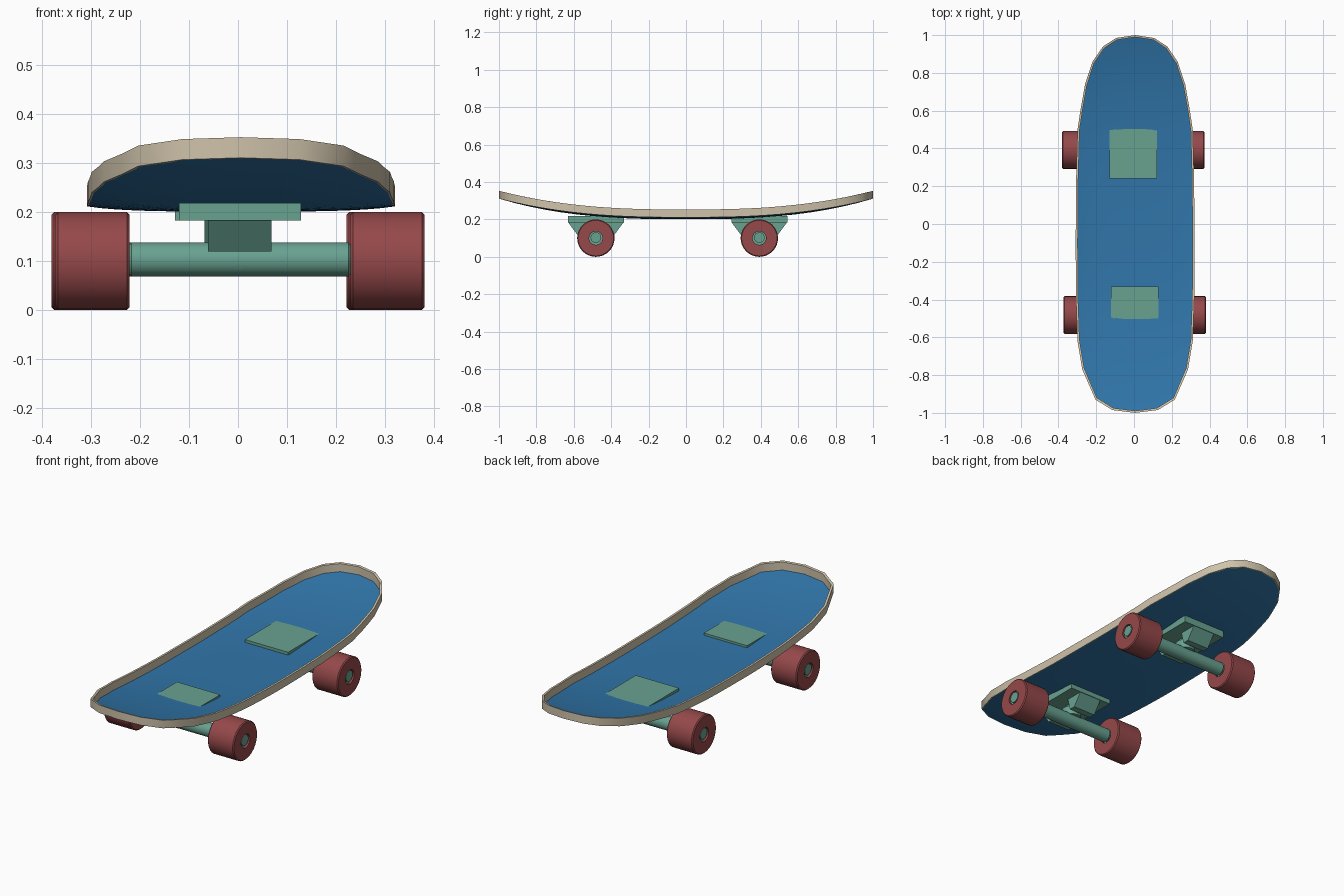
import bpy, bmesh, math
from mathutils import Matrix, Vector

cube = bpy.data.objects.get("Cube")
if cube:
    bpy.data.objects.remove(cube, do_unlink=True)


def material(name, rgb):
    m = bpy.data.materials.new(name)
    m.use_nodes = True
    m.diffuse_color = (*rgb, 1)
    m.node_tree.nodes["Principled BSDF"].inputs["Base Color"].default_value = (*rgb, 1)
    return m


BLUE = material("deck blue", (0.03, 0.18, 0.40))
BEIGE = material("rim beige", (0.62, 0.54, 0.40))
GREEN = material("truck green", (0.14, 0.36, 0.28))
RED = material("wheel red", (0.30, 0.065, 0.068))


def finish(name, bm, mat, smooth=True, bevel=0):
    bmesh.ops.recalc_face_normals(bm, faces=bm.faces)
    mesh = bpy.data.meshes.new(name)
    bm.to_mesh(mesh)
    bm.free()
    mesh.materials.append(mat)
    ob = bpy.data.objects.new(name, mesh)
    bpy.context.collection.objects.link(ob)
    if bevel:
        mod = ob.modifiers.new("bevel", 'BEVEL')
        mod.width = bevel
        mod.segments = 1
    if smooth:
        bpy.ops.object.select_all(action='DESELECT')
        ob.select_set(True)
        bpy.context.view_layer.objects.active = ob
        bpy.ops.object.shade_smooth_by_angle(angle=math.radians(35))
    return ob


def loft(bm, loops, closed=False):
    """Join matching loops of points with quads."""
    rows = [[bm.verts.new(p) for p in loop] for loop in loops]
    pairs = list(zip(rows, rows[1:])) + ([(rows[-1], rows[0])] if closed else [])
    for a, b in pairs:
        n = len(a)
        for i in range(n):
            j = (i + 1) % n
            bm.faces.new((a[i], a[j], b[j], b[i]))
    return rows


def lathe_x(name, profile, centre, mat, closed=False, sides=32):
    """Spin (x, radius) points about the x axis."""
    bm = bmesh.new()
    turns = [2 * math.pi * i / sides for i in range(sides)]
    rows = loft(bm, [[Vector(centre) + Vector((x, r * math.cos(t), r * math.sin(t)))
                      for t in turns] for x, r in profile], closed)
    if not closed:
        bm.faces.new(rows[0])
        bm.faces.new(rows[-1])
    return finish(name, bm, mat)


def prism_x(name, profile, half, centre, mat):
    """Extrude a (y, z) profile along x."""
    bm = bmesh.new()
    rows = loft(bm, [[Vector(centre) + Vector((x, y, z)) for y, z in profile]
                     for x in (-half, half)])
    for r in rows:
        bm.faces.new(r)
    return finish(name, bm, mat, smooth=False)


# Deck outline: one half from back tip to front tip, then mirrored
HALF = [(0, 1), (.1, .985), (.17, .94), (.225, .86), (.265, .74), (.29, .6),
        (.305, .5), (.312, .25), (.315, -.1), (.313, -.4), (.305, -.62),
        (.28, -.77), (.21, -.93), (.12, -.985), (0, -1)]
fine = []
for (x0, y0), (x1, y1) in zip(HALF, HALF[1:]):
    steps = max(1, math.ceil((y0 - y1) / 0.1))
    fine += [(x0 + (x1 - x0) * k / steps, y0 + (y1 - y0) * k / steps) for k in range(steps)]
fine.append(HALF[-1])
outline = fine + [(-x, y) for x, y in reversed(fine[1:-1])]
DECK_X = 0.006


def rocker(y):
    return 0.211 + 0.1 * abs(y) ** 2.6


def ring(scale, lift=0.0, inset=0.0):
    points = []
    for x, y in outline:
        sx, sy = scale - inset / 0.315, scale - inset
        z = rocker(y * sy) - 0.010 * (1 - scale ** 4) + lift
        points.append((DECK_X + x * sx, y * sy, z))
    return points


# Thin dished deck
bm = bmesh.new()
rows = loft(bm, [ring(s / 12, inset=0.004 if s == 12 else 0) for s in range(12, 0, -1)])
hub = bm.verts.new((DECK_X, 0, rocker(0) - 0.010))
for i, v in enumerate(rows[-1]):
    bm.faces.new((v, rows[-1][(i + 1) % len(outline)], hub))
finish("deck", bm, BLUE)

# Raised rim around the deck
bm = bmesh.new()
loft(bm, [ring(1), ring(1, 0.042), ring(1, 0.042, 0.011), ring(1, 0, 0.011)], closed=True)
finish("rim", bm, BEIGE)


def truck(label, cx, cy):
    # Base plate that shows through the deck
    bm = bmesh.new()
    bmesh.ops.create_cube(bm, size=1, matrix=Matrix.Translation((cx, cy, 0.2005))
                          @ Matrix.Diagonal((0.25, 0.30, 0.036, 1)))
    finish(label + "_base_plate", bm, GREEN, smooth=False)
    # Slanted support at each end of the plate
    for side, end in ((-1, "front"), (1, "back")):
        prism_x(f"{label}_{end}_support",
                [(side * .148, .184), (side * .10, .119), (side * .065, .119), (side * .05, .184)],
                0.065, (cx, cy, 0), GREEN)
    # Kingpin with a wider cushion
    bm = bmesh.new()
    for radius, low, high in ((0.03, 0.085, 0.19), (0.048, 0.12, 0.165)):
        bmesh.ops.create_cone(bm, cap_ends=True, segments=24, radius1=radius, radius2=radius,
                              depth=high - low,
                              matrix=Matrix.Translation((cx, cy, (low + high) / 2)))
    finish(label + "_kingpin", bm, GREEN)
    # Axle housing stepping down to the axle pins
    half = [(.222, .035), (.228, .028), (.374, .028)]
    lathe_x(label + "_axle", [(-x, r) for x, r in reversed(half)] + half,
            (cx, cy, 0.103), GREEN)
    # Wheels with an open bore
    for side, name in ((1, "left"), (-1, "right")):
        tyre = [(.226, .036), (.226, .095), (.231, .1), (.372, .1), (.377, .095), (.377, .036)]
        lathe_x(f"{label}_{name}_wheel", [(side * x, r) for x, r in tyre],
                (cx, cy, 0.1), RED, closed=True)
        lathe_x(f"{label}_{name}_bearing", [(side * .24, .037), (side * .365, .037)],
                (cx, cy, 0.1), GREEN)


truck("front", 0.004, -0.482)
truck("back", -0.004, 0.392)
